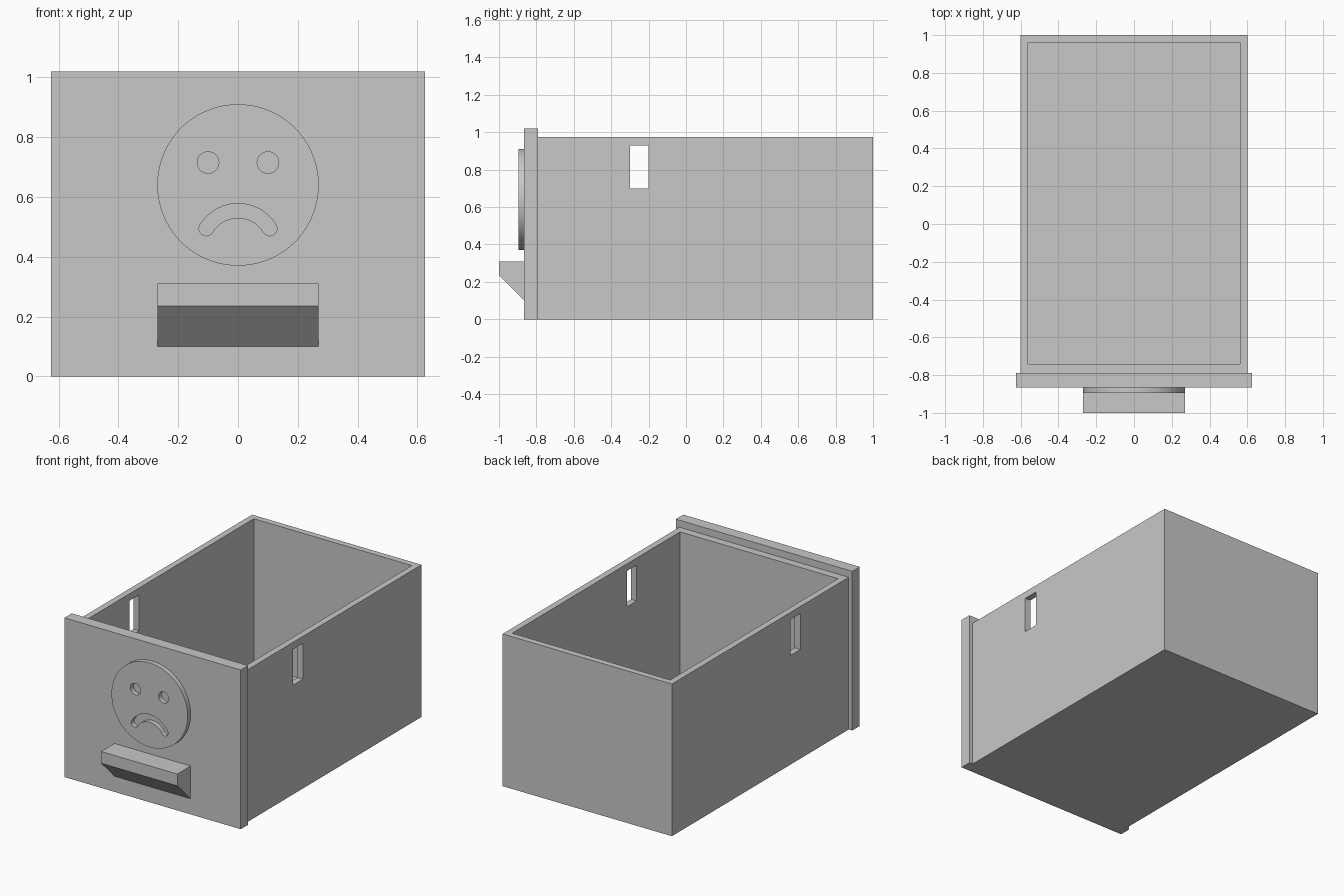
import bpy
import bmesh
from math import sin, cos, pi, radians
from mathutils import Vector

old = bpy.data.objects.get("Cube")
if old:
    bpy.data.objects.remove(old, do_unlink=True)

grey = bpy.data.materials.new("light grey")
grey.use_nodes = True
colour = (0.58, 0.58, 0.58, 1)
grey.diffuse_color = colour
grey.node_tree.nodes["Principled BSDF"].inputs["Base Color"].default_value = colour


def prism(name, outline, offset):
    """Extrude a closed planar outline along an offset."""
    bm = bmesh.new()
    face = bm.faces.new([bm.verts.new(p) for p in outline])
    extruded = bmesh.ops.extrude_face_region(bm, geom=[face])["geom"]
    verts = [v for v in extruded if isinstance(v, bmesh.types.BMVert)]
    bmesh.ops.translate(bm, verts=verts, vec=Vector(offset))
    bmesh.ops.recalc_face_normals(bm, faces=bm.faces)
    mesh = bpy.data.meshes.new(name)
    bm.to_mesh(mesh)
    bm.free()
    mesh.materials.append(grey)
    obj = bpy.data.objects.new(name, mesh)
    bpy.context.collection.objects.link(obj)
    return obj


def box(name, x0, x1, y0, y1, z0, z1):
    base = [(x0, y0, z0), (x1, y0, z0), (x1, y1, z0), (x0, y1, z0)]
    return prism(name, base, (0, 0, z1 - z0))


def arc(cx, cz, r, start, end, y, steps):
    """Points on an arc facing the front; angles run from +x towards +z."""
    angles = [radians(start + (end - start) * i / steps) for i in range(steps + 1)]
    return [(cx + r * cos(a), y, cz + r * sin(a)) for a in angles]


def circle(cx, cz, r, y, steps):
    return arc(cx, cz, r, 0, 360, y, steps)[:-1]


def cut(target, cutter):
    mod = target.modifiers.new("cut", "BOOLEAN")
    mod.operation = "DIFFERENCE"
    mod.solver = "EXACT"
    mod.object = cutter
    bpy.context.view_layer.objects.active = target
    bpy.ops.object.modifier_apply(modifier=mod.name)
    bpy.data.objects.remove(cutter, do_unlink=True)


# Open drawer body with a slot through both side walls
body = box("drawer_body", -0.6, 0.6, -0.79, 1, 0, 0.975)
cut(body, box("cavity_cutter", -0.56, 0.56, -0.74, 0.96, 0.04, 1.2))
cut(body, box("slot_cutter", -0.8, 0.8, -0.3, -0.2, 0.7, 0.93))

# Front panel
box("front_panel", -0.625, 0.625, -0.865, -0.79, 0, 1.02)

# Handle with a sloping underside
handle = [(-0.865, 0.31), (-1, 0.31), (-1, 0.235), (-0.865, 0.1)]
prism("handle", [(-0.27, y, z) for y, z in handle], (0.54, 0, 0))

# Raised round face
FRONT = -0.93
DEPTH = (0, 0.1, 0)
face = prism("face_disc", circle(0, 0.64, 0.27, -0.895, 96), (0, 0.03, 0))

# Recessed eyes
for side in (-1, 1):
    cut(face, prism("eye_cutter", circle(side * 0.1, 0.715, 0.036, FRONT, 32), DEPTH))

# Recessed frowning mouth: a curved band with rounded ends
R, HALF, CZ, SPAN = 0.124, 0.024, 0.43, 59
left, right = 90 + SPAN, 90 - SPAN
ends = [(R * cos(radians(a)), CZ + R * sin(radians(a))) for a in (left, right)]
mouth = arc(0, CZ, R + HALF, right, left, FRONT, 28)
mouth += arc(*ends[0], HALF, left, left + 180, FRONT, 12)[1:-1]
mouth += arc(0, CZ, R - HALF, left, right, FRONT, 28)
mouth += arc(*ends[1], HALF, right - 180, right, FRONT, 12)[1:-1]
cut(face, prism("mouth_cutter", mouth, DEPTH))

# Smooth the curved rims, keep the edges sharp
bpy.ops.object.select_all(action="DESELECT")
face.select_set(True)
bpy.context.view_layer.objects.active = face
bpy.ops.object.shade_smooth_by_angle(angle=radians(30))
